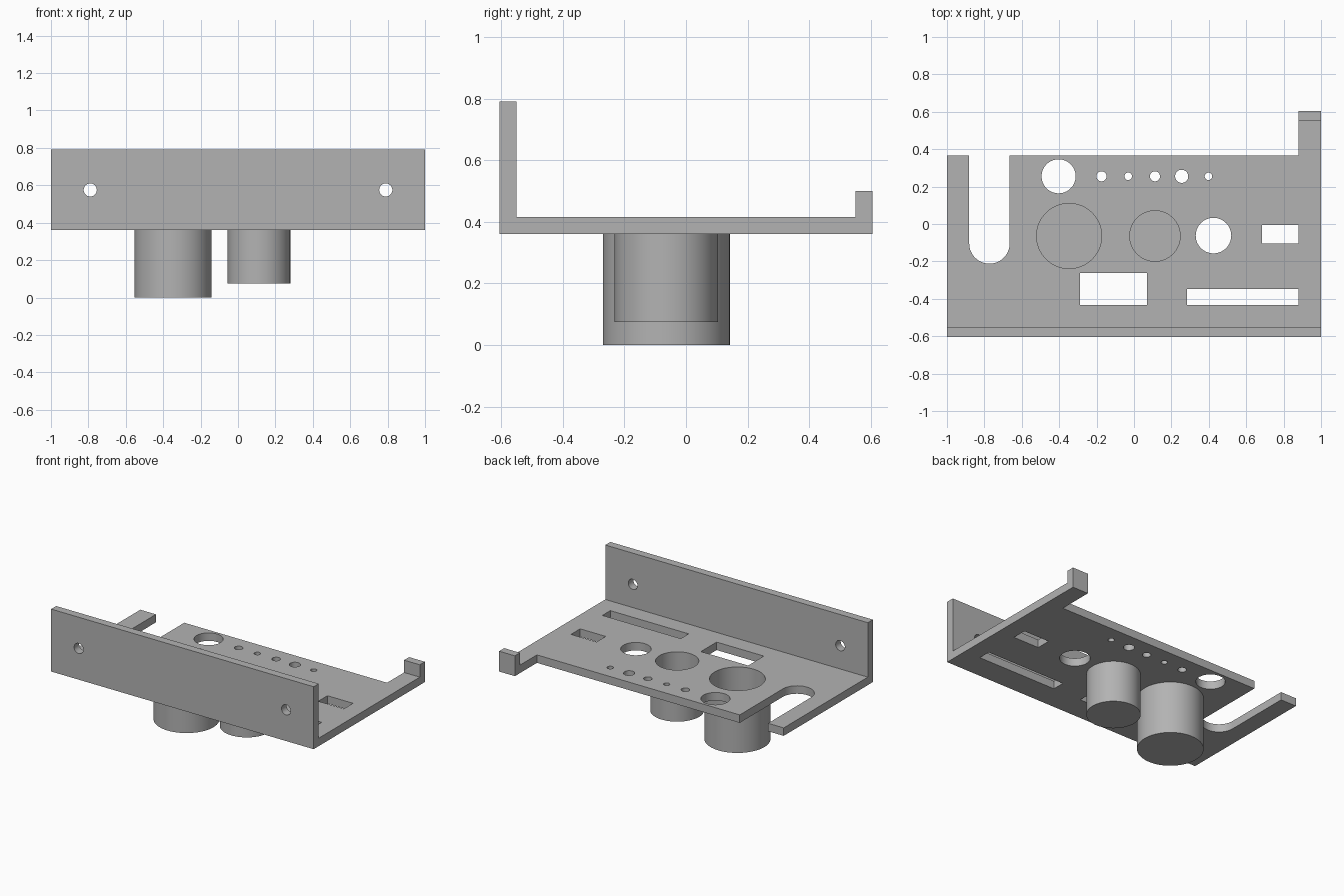
import bpy
import bmesh
import math
from mathutils import Matrix, Vector

cube = bpy.data.objects.get("Cube")
if cube:
    bpy.data.objects.remove(cube, do_unlink=True)

grey = bpy.data.materials.new("plain grey")
grey.use_nodes = True
GREY = (0.45, 0.45, 0.45, 1)
grey.diffuse_color = GREY
grey.node_tree.nodes["Principled BSDF"].inputs["Base Color"].default_value = GREY

BASE, DECK = 0.36, 0.415        # underside and top of the plate
FRONT, BACK, LIP = -0.605, 0.365, 0.605
SHEET = 0.055
SIDES = 64


def make_object(name, bm):
    bmesh.ops.recalc_face_normals(bm, faces=bm.faces)
    mesh = bpy.data.meshes.new(name)
    bm.to_mesh(mesh)
    bm.free()
    mesh.materials.append(grey)
    ob = bpy.data.objects.new(name, mesh)
    bpy.context.collection.objects.link(ob)
    return ob


def prism(name, points, direction):
    """Extrude a closed outline along a vector."""
    bm = bmesh.new()
    face = bm.faces.new([bm.verts.new(p) for p in points])
    new = bmesh.ops.extrude_face_region(bm, geom=[face])["geom"]
    bmesh.ops.translate(bm, vec=Vector(direction),
                        verts=[v for v in new if isinstance(v, bmesh.types.BMVert)])
    return make_object(name, bm)


def arc(x, y, r, start, end, steps):
    angles = [start + (end - start) * i / steps for i in range(steps + 1)]
    return [(x + r * math.cos(a), y + r * math.sin(a)) for a in angles]


def cut(body, outline, along_y=False):
    """Cut an outline right through the plate (or through the front wall)."""
    if along_y:
        cutter = prism("cutter", [(u, FRONT - 0.1, v) for u, v in outline], (0, 0.2, 0))
    else:
        cutter = prism("cutter", [(u, v, 0.2) for u, v in outline], (0, 0, 0.5))
    cutter.hide_render = True
    mod = body.modifiers.new("cut", 'BOOLEAN')
    mod.operation, mod.solver, mod.object = 'DIFFERENCE', 'EXACT', cutter
    bpy.context.view_layer.objects.active = body
    bpy.ops.object.modifier_apply(modifier=mod.name)
    bpy.data.objects.remove(cutter, do_unlink=True)


def circle(x, y, r):
    return arc(x, y, r, 0, math.tau, SIDES)[:-1]


def box(x0, x1, y0, y1):
    return [(x0, y0), (x1, y0), (x1, y1), (x0, y1)]


def cup(name, x, y, outer, inner, bottom):
    """Closed-bottomed round holder hanging under the plate."""
    floor = bottom + 0.03
    profile = [(0, bottom), (outer, bottom), (outer, BASE),
               (inner, BASE), (inner, floor), (0, floor)]
    bm = bmesh.new()
    verts = [bm.verts.new((r, 0, z)) for r, z in profile]
    edges = [bm.edges.new(pair) for pair in zip(verts, verts[1:])]
    bmesh.ops.spin(bm, geom=verts + edges, cent=(0, 0, 0), axis=(0, 0, 1),
                   angle=math.tau, steps=SIDES)
    bmesh.ops.remove_doubles(bm, verts=bm.verts, dist=0.0001)
    bmesh.ops.transform(bm, matrix=Matrix.Translation((x, y, 0)), verts=bm.verts)
    return make_object(name, bm)


# Folded sheet: front wall, flat deck and back lip in one side profile
side = [(FRONT, BASE), (LIP, BASE), (LIP, 0.5), (LIP - SHEET, 0.5),
        (LIP - SHEET, DECK), (FRONT + SHEET, DECK), (FRONT + SHEET, 0.79), (FRONT, 0.79)]
bracket = prism("bracket", [(-1, y, z) for y, z in side], (2, 0, 0))

# Back edge, leaving only the hooked arm
cut(bracket, box(-1.1, 0.88, BACK, 0.7))

# Open slot with a round end
cut(bracket, arc(-0.773, -0.104, 0.108, math.pi, math.tau, SIDES // 2)
    + [(-0.665, 0.5), (-0.881, 0.5)])

# Rectangular slots
for rect in [(0.685, 0.88, -0.105, -0.005), (-0.29, 0.07, -0.433, -0.262),
             (0.283, 0.88, -0.433, -0.347)]:
    cut(bracket, box(*rect))

# Row of tool holes along the back
for x, r in [(-0.403, 0.091), (-0.174, 0.027), (-0.031, 0.02),
             (0.112, 0.027), (0.255, 0.035), (0.398, 0.02)]:
    cut(bracket, circle(x, 0.255, r))
cut(bracket, circle(0.425, -0.062, 0.095))

# Screw holes in the front wall
for x in (-0.79, 0.79):
    cut(bracket, circle(x, 0.575, 0.035), along_y=True)

# Cups and their mouths
cups = []
for name, x, outer, inner, bottom in [("large_cup", -0.347, 0.206, 0.174, 0),
                                      ("small_cup", 0.112, 0.168, 0.135, 0.075)]:
    cut(bracket, circle(x, -0.064, inner))
    cups.append(cup(name, x, -0.064, outer, inner, bottom))

# Smooth round walls, sharp edges
for ob in [bracket] + cups:
    bpy.ops.object.select_all(action='DESELECT')
    ob.select_set(True)
    bpy.context.view_layer.objects.active = ob
    bpy.ops.object.shade_smooth_by_angle(angle=math.radians(30))
